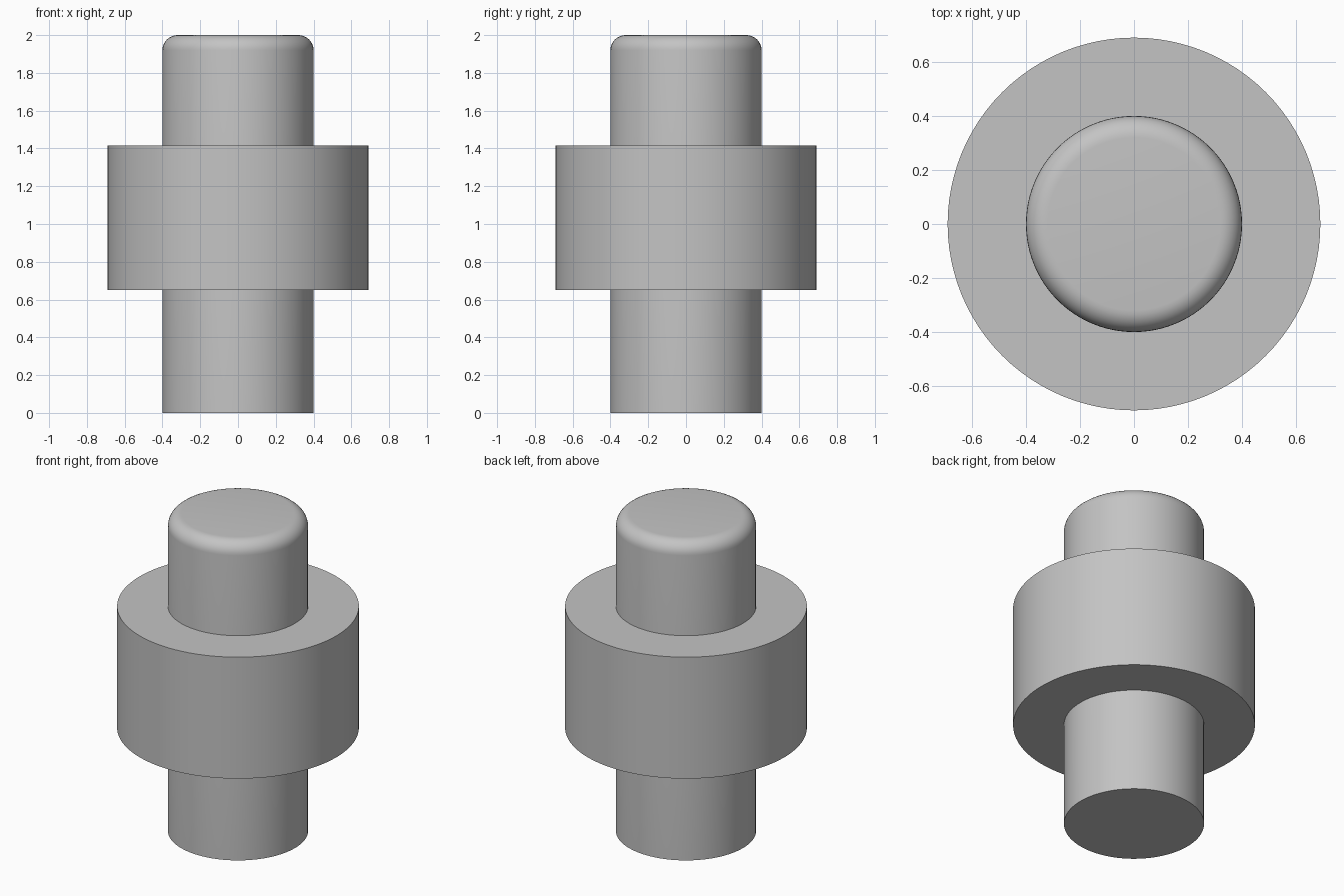
import bpy
import math

cube = bpy.data.objects.get("Cube")
if cube:
    bpy.data.objects.remove(cube, do_unlink=True)

SHAFT_R, COLLAR_R, FILLET = 0.4, 0.69, 0.08
HEIGHT, COLLAR_LOW, COLLAR_HIGH = 2.0, 0.65, 1.415

# Single grey metal colour
grey = bpy.data.materials.new("plain_grey")
grey.use_nodes = True
colour = (0.55, 0.55, 0.55, 1)
grey.diffuse_color = colour
grey.node_tree.nodes["Principled BSDF"].inputs["Base Color"].default_value = colour


def cylinder(name, radius, low, high):
    bpy.ops.mesh.primitive_cylinder_add(
        vertices=96, radius=radius, depth=high - low, location=(0, 0, (low + high) / 2))
    obj = bpy.context.object
    obj.name = name
    obj.data.materials.append(grey)
    return obj


# Shaft with only its top rim rounded
shaft = cylinder("shaft", SHAFT_R, 0, HEIGHT)
weights = shaft.data.attributes.new("bevel_weight_edge", "FLOAT", "EDGE")
for edge in shaft.data.edges:
    if all(shaft.data.vertices[v].co.z > 0 for v in edge.vertices):
        weights.data[edge.index].value = 1
bevel = shaft.modifiers.new("top_fillet", "BEVEL")
bevel.limit_method = "WEIGHT"
bevel.width = FILLET
bevel.segments = 8
bpy.ops.object.modifier_apply(modifier=bevel.name)
bpy.ops.object.shade_smooth_by_angle(angle=math.radians(30))

# Wide sharp-edged collar around the shaft
collar = cylinder("collar", COLLAR_R, COLLAR_LOW, COLLAR_HIGH)
bpy.ops.object.shade_smooth_by_angle(angle=math.radians(30))
